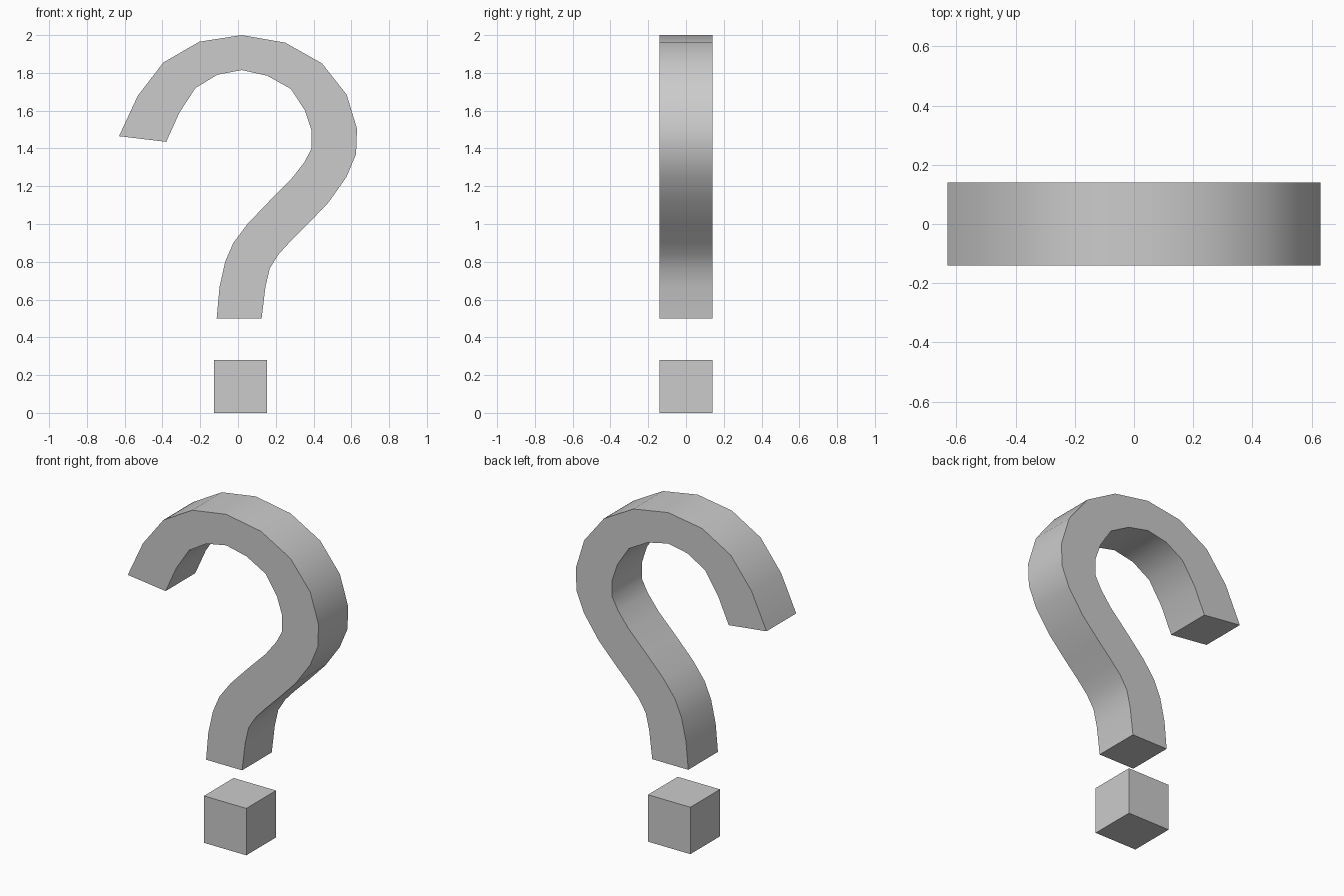
import bpy
import bmesh
from math import radians

cube = bpy.data.objects.get("Cube")
if cube:
    bpy.data.objects.remove(cube, do_unlink=True)

HALF_DEPTH = 0.14

grey = bpy.data.materials.new("plain_grey")
grey.use_nodes = True
colour = (0.6, 0.6, 0.6, 1)
grey.diffuse_color = colour
grey.node_tree.nodes["Principled BSDF"].inputs["Base Color"].default_value = colour


def ribbon(name, outer, inner):
    """Solid bar with a rectangular section swept between two edge lines."""
    bm = bmesh.new()
    rings = []
    for (ox, oz), (ix, iz) in zip(outer, inner):
        rings.append([bm.verts.new(p) for p in (
            (ox, -HALF_DEPTH, oz), (ox, HALF_DEPTH, oz),
            (ix, HALF_DEPTH, iz), (ix, -HALF_DEPTH, iz))])
    for a, b in zip(rings, rings[1:]):
        for i in range(4):
            j = (i + 1) % 4
            bm.faces.new((a[i], a[j], b[j], b[i]))
    bm.faces.new(rings[0])
    bm.faces.new(rings[-1])
    bmesh.ops.recalc_face_normals(bm, faces=bm.faces)
    mesh = bpy.data.meshes.new(name)
    bm.to_mesh(mesh)
    bm.free()
    mesh.materials.append(grey)
    obj = bpy.data.objects.new(name, mesh)
    bpy.context.collection.objects.link(obj)
    return obj


# Curved hook: outer and inner edges, from the free tip to the foot of the stem
outer_edge = [(-.63, 1.465), (-.53, 1.68), (-.395, 1.855), (-.205, 1.965),
              (.02, 2), (.25, 1.96), (.445, 1.85), (.575, 1.685),
              (.63, 1.505), (.625, 1.37), (.575, 1.25), (.48, 1.115),
              (.37, 1), (.27, .9), (.215, .84), (.168, .765),
              (.145, .665), (.125, .5)]
inner_edge = [(-.38, 1.435), (-.31, 1.59), (-.225, 1.72), (-.11, 1.79),
              (.02, 1.815), (.155, 1.785), (.28, 1.715), (.355, 1.6),
              (.39, 1.495), (.39, 1.4), (.35, 1.325), (.28, 1.235),
              (.165, 1.12), (.05, 1), (-.025, .9), (-.068, .8),
              (-.098, .665), (-.113, .5)]
hook = ribbon("curved_hook", outer_edge, inner_edge)
bpy.ops.object.select_all(action="DESELECT")
hook.select_set(True)
bpy.context.view_layer.objects.active = hook
bpy.ops.object.shade_smooth_by_angle(angle=radians(40))

# Square dot below the stem
ribbon("square_dot", [(.153, .28), (.153, 0)], [(-.127, .28), (-.127, 0)])
